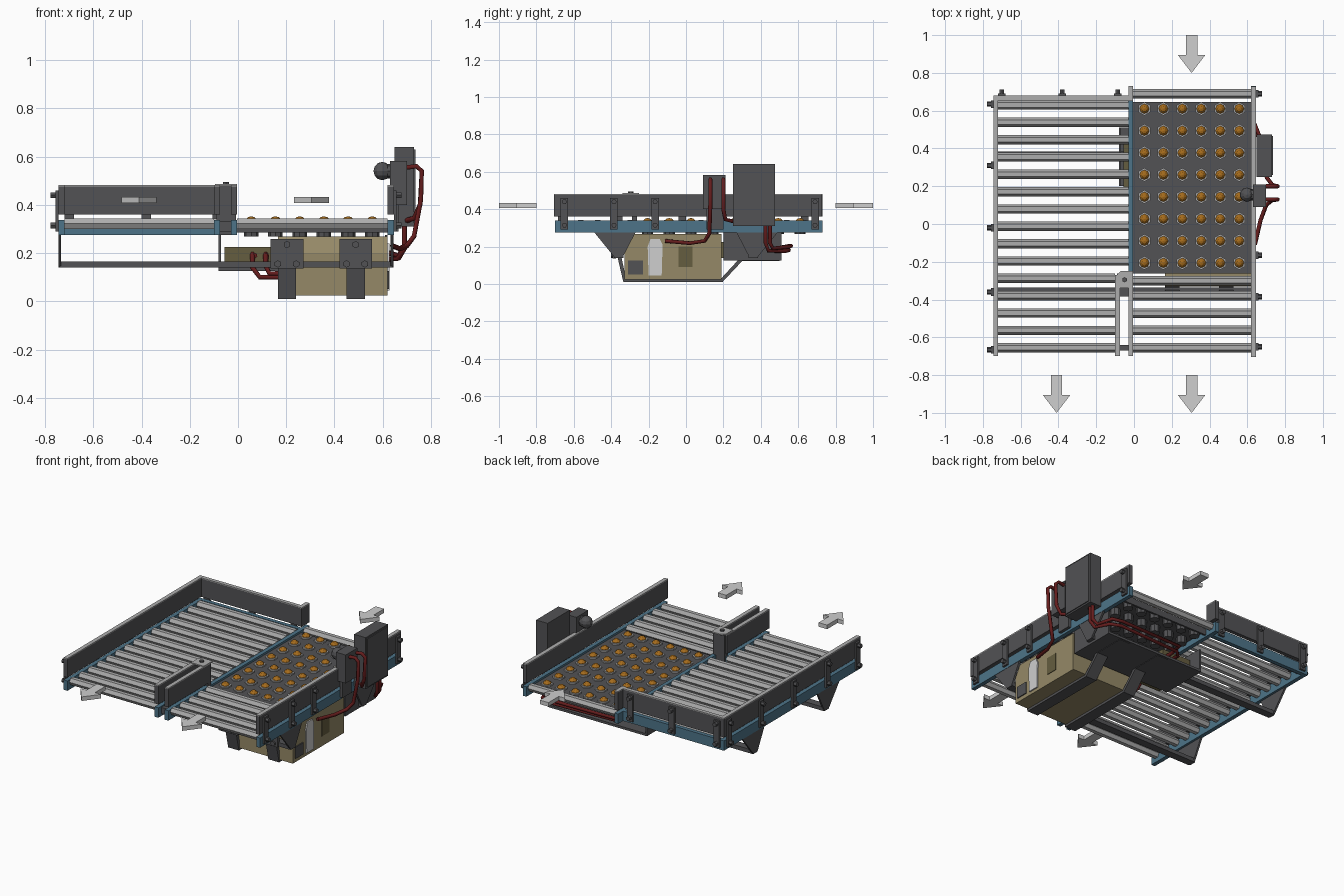
import bpy, bmesh, math
from mathutils import Vector

if "Cube" in bpy.data.objects:
    bpy.data.objects.remove(bpy.data.objects["Cube"])


def mat(name, r, g, b):
    m = bpy.data.materials.new(name)
    m.diffuse_color = (r, g, b, 1)
    m.use_nodes = True
    m.node_tree.nodes["Principled BSDF"].inputs["Base Color"].default_value = m.diffuse_color
    return m


DARK = mat("dark_grey", .085, .085, .09)
STEEL = mat("steel_grey", .42, .42, .42)
BLUE = mat("frame_blue", .075, .175, .25)
TAN = mat("housing_tan", .30, .25, .135)
RED = mat("cable_red", .13, .012, .012)
BALL = mat("ball_amber", .38, .15, .012)
PALE = mat("pale_grey", .62, .62, .62)
OLIVE = mat("recess_olive", .13, .11, .05)


def finish(name, bm, m):
    bmesh.ops.recalc_face_normals(bm, faces=bm.faces)
    me = bpy.data.meshes.new(name)
    bm.to_mesh(me)
    bm.free()
    me.materials.append(m)
    o = bpy.data.objects.new(name, me)
    bpy.context.collection.objects.link(o)
    return o


def box(name, x0, x1, y0, y1, z0, z1, m):
    return prism(name, [(x0, y0), (x1, y0), (x1, y1), (x0, y1)], z0, z1, m, 'z')


def prism(name, pts, a, b, m, axis):
    """Extrude a 2D outline along x (pts are y,z) or z (pts are x,y)."""
    bm = bmesh.new()
    put = (lambda p, t: (t, p[0], p[1])) if axis == 'x' else (lambda p, t: (p[0], p[1], t))
    f = bm.faces.new([bm.verts.new(put(p, a)) for p in pts])
    r = bmesh.ops.extrude_face_region(bm, geom=[f])
    d = Vector(put((0, 0), b - a))
    bmesh.ops.translate(bm, vec=d, verts=[v for v in r['geom'] if isinstance(v, bmesh.types.BMVert)])
    return finish(name, bm, m)


def rod(name, p, q, r, m, n=6, turn=0.0, r2=None):
    p, q = Vector(p), Vector(q)
    bm = bmesh.new()
    bmesh.ops.create_cone(bm, cap_ends=True, segments=n, radius1=r, radius2=r if r2 is None else r2,
                          depth=(q - p).length)
    o = finish(name, bm, m)
    rot = Vector((0, 0, 1)).rotation_difference(q - p).to_matrix().to_4x4()
    o.data.transform(rot)
    o.location = (p + q) / 2
    return o


def ball(name, c, r, m, u=8, v=6):
    bm = bmesh.new()
    bmesh.ops.create_uvsphere(bm, u_segments=u, v_segments=v, radius=r)
    o = finish(name, bm, m)
    o.location = c
    return o


def cable(name, pts, r=.011):
    c = bpy.data.curves.new(name, 'CURVE')
    c.dimensions = '3D'
    c.bevel_depth, c.bevel_resolution, c.use_fill_caps = r, 1, True
    s = c.splines.new('POLY')
    s.points.add(len(pts) - 1)
    for k, p in zip(s.points, pts):
        k.co = (*p, 1)
    c.materials.append(RED)
    o = bpy.data.objects.new(name, c)
    bpy.context.collection.objects.link(o)


def guard(name, x0, x1, y0, y1):
    box(name, x0, x1, y0, y1, .36, .476, DARK)
    box(name + "_cap", x0, x1, y0, y1, .476, .482, STEEL)


def bracket(x, y, dx, dy):
    """Upright strap with two bolts on the outside (dx, dy) of a rail."""
    a, b = (.006, .02) if dx else (.02, .006)
    x, y = x + dx * .006, y + dy * .006
    box("guard_bracket", x - a, x + a, y - b, y + b, .29, .46, DARK)
    for z in (.315, .44):
        rod("bracket_bolt", (x, y, z), (x + dx * .026, y + dy * .026, z), .014, DARK)


# blue frame rails
for n, x0, y0, y1 in (("left_rail", -.745, -.70, .68), ("centre_rail", -.03, -.70, .73),
                      ("right_rail", .62, -.70, .73), ("divider_rail", -.10, -.70, -.27)):
    box(n, x0, x0 + .026, y0, y1, .275, .338, BLUE)
box("back_rail", -.745, -.03, .655, .68, .275, .338, BLUE)

# side guards and brackets
guard("left_guard", -.745, -.719, -.70, .68)
guard("back_guard", -.719, -.03, .655, .68)
guard("right_guard", .62, .646, -.705, .727)
guard("centre_back_guard", -.03, -.004, .65, .73)
guard("divider_guard_left", -.10, -.074, -.70, -.27)
guard("divider_guard_right", -.03, -.004, -.70, -.27)
for y in (.635, .31, -.02, -.36, -.665):
    bracket(-.745, y, -1, 0)
for y in (.69, -.165, -.385, -.65):
    bracket(.646, y, 1, 0)
for x in (-.70, -.38, -.085):
    bracket(x, .68, 0, 1)

# divider nose with pivot plate
box("divider_nose", -.09, -.008, -.29, -.262, .275, .478, DARK)
prism("pivot_plate", [(-.095, -.34), (-.004, -.34), (-.004, -.25), (-.07, -.25), (-.095, -.275)],
      .478, .486, STEEL, 'z')
rod("pivot_bolt", (-.05, -.295, .486), (-.05, -.295, .495), .014, DARK)
box("divider_foot", -.074, -.03, -.67, -.64, .29, .33, DARK)

# rollers
for i in range(15):
    y = -.655 + i * .0918
    rod("left_roller", (-.72, y, .322), (-.10 if y < -.26 else -.03, y, .322), .0245, STEEL)
for y in (-.655, -.563, -.472, -.38, -.30, .69):
    rod("right_roller", (-.004, y, .322), (.62, y, .322), .0245, STEEL)

# ball transfer table
box("ball_table", -.004, .62, -.262, .645, .312, .325, DARK)
for y0 in (-.262, .633):
    box("table_lip", -.004, .62, y0, y0 + .012, .285, .312, DARK)
for i in range(6):
    for j in range(8):
        x, y = .055 + i * .1004, -.206 + j * .1166
        rod("ball_collar", (x, y, .325), (x, y, .333), .036, STEEL)
        rod("ball_cup", (x, y, .268), (x, y, .312), .03, DARK, 8)
        ball("transfer_ball", (x, y, .325), .0275, BALL)

# triangular hangers and cross bars under the frame
for s in (-1, 1):
    tri = [(s * .49, .275), (s * .27, .275), (s * .34, .14), (s * .38, .14)]
    for x in (-.745, .632):
        prism("hanger_plate", tri, x, x + .012, DARK, 'x')
    box("cross_bar", -.74, .64, s * .36 - .025, s * .36 + .025, .14, .165, DARK)

# drive housing with side details
prism("drive_housing", [(-.33, .025), (.19, .025), (.19, .268), (-.29, .268), (-.33, .2)],
      .165, .62, TAN, 'x')
prism("side_tank", [(-.2, .045), (-.13, .045), (-.125, .21), (-.14, .24), (-.19, .24), (-.205, .2)],
      .62, .628, PALE, 'x')
box("side_slot", .62, .626, -.31, -.23, .05, .125, DARK)
box("side_recess", .62, .624, -.04, .035, .09, .20, OLIVE)

# straps carrying the housing
path = [(-.375, .25), (-.37, .16), (-.335, .01), (.195, .01), (.30, .122), (.50, .122)]
for x in (.165, .45):
    inner = [(-.355, .25), (-.35, .165), (-.32, .026), (.185, .026), (.29, .14), (.50, .14)]
    prism("housing_strap", path + inner[::-1], x, x + .076, DARK, 'x')
    box("strap_plate", x - .03, x + .106, -.392, -.375, .135, .258, DARK)
    for bx, bz in ((0, .155), (.076, .155), (.038, .235)):
        rod("strap_bolt", (x + bx, -.392, bz), (x + bx, -.402, bz), .015, DARK)

# gear tray and motor at the back
box("gear_tray", -.08, .62, .20, .51, .125, .14, DARK)
box("tray_end", -.08, -.07, .20, .51, .14, .275, DARK)
box("tray_side", .61, .62, .20, .51, .14, .275, DARK)
box("motor_block", -.055, .15, .16, .44, .14, .225, OLIVE)

# control box, button station and push button
box("control_box", .648, .73, .25, .475, .31, .64, DARK)
box("control_box_door", .73, .736, .26, .465, .32, .63, DARK)
for y in (.10, .16):
    box("button_station", .63, .70, y - .01, y + .05, .40, .582, DARK)
box("station_post", .646, .665, .11, .20, .29, .42, DARK)
rod("button_stem", (.64, .155, .54), (.605, .155, .54), .03, DARK, 8)
ball("push_button", (.598, .155, .54), .038, DARK, 10, 6)

# cables
cable("station_cable_a", [(.70, .13, .555), (.74, .13, .56), (.762, .13, .54), (.758, .13, .42),
                          (.73, .125, .27), (.70, .10, .23), (.67, .02, .218), (.64, -.11, .23)])
cable("station_cable_b", [(.70, .20, .555), (.74, .20, .56), (.762, .20, .54), (.755, .20, .40),
                          (.73, .21, .345), (.70, .25, .335)])
for k in (0, .024):
    cable("box_cable", [(.69, .425 + k, .315), (.69, .425 + k, .22), (.665, .44 + k, .178 + k / 2),
                        (.63, .53 + k, .175 + k), (.56, .55 + k / 2, .18 + k), (.12, .53 + k, .18 + k),
                        (.07 + k * 2, .48, .19), (.07 + k * 2, .15, .19)])
cable("motor_cable_a", [(.06, .17, .2), (.06, .10, .14), (.09, .08, .10), (.18, .08, .10)])
cable("motor_cable_b", [(.115, .17, .2), (.115, .10, .15), (.13, .08, .115), (.18, .08, .115)])

# flow direction arrows
for x, y in ((.305, 1.0), (.305, -.8), (-.41, -.8)):
    prism("flow_arrow", [(x - .03, y), (x + .03, y), (x + .03, y - .105), (x + .073, y - .105),
                         (x, y - .2), (x - .073, y - .105), (x - .03, y - .105)], .407, .433, PALE, 'z')
